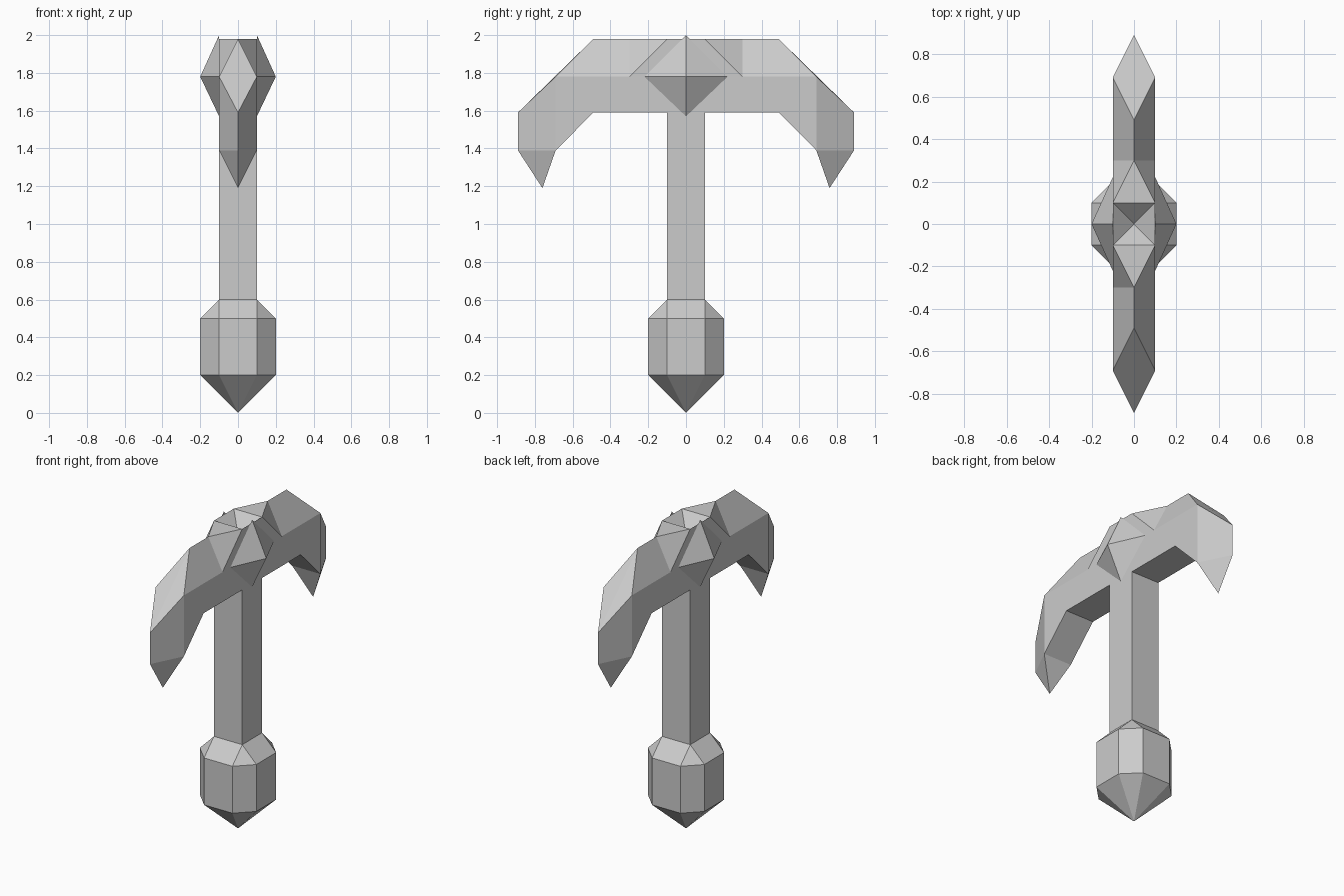
import bpy, bmesh

cube = bpy.data.objects.get("Cube")
if cube:
    bpy.data.objects.remove(cube, do_unlink=True)

GREY = (0.6, 0.6, 0.6, 1)
stone = bpy.data.materials.new("plain_grey")
stone.use_nodes = True
stone.diffuse_color = GREY
stone.node_tree.nodes["Principled BSDF"].inputs["Base Color"].default_value = GREY


def finish(name, bm):
    """Turn a bmesh into a named, flat shaded object."""
    bmesh.ops.recalc_face_normals(bm, faces=bm.faces[:])
    mesh = bpy.data.meshes.new(name)
    bm.to_mesh(mesh)
    bm.free()
    mesh.materials.append(stone)
    obj = bpy.data.objects.new(name, mesh)
    bpy.context.collection.objects.link(obj)
    return obj


def hull(name, points):
    """Convex solid round the points, with coplanar triangles merged."""
    bm = bmesh.new()
    for p in points:
        bm.verts.new(p)
    bmesh.ops.convex_hull(bm, input=bm.verts[:])
    bmesh.ops.dissolve_limit(bm, angle_limit=0.01, verts=bm.verts[:], edges=bm.edges[:])
    return finish(name, bm)


R, W = 0.1, 0.2            # half width of the shaft, half width of pommel and gems
SIGNS = (-1, 1)
square = [(sx * R, sy * R) for sx in SIGNS for sy in SIGNS]
octagon = [(sx * a, sy * b) for sx in SIGNS for sy in SIGNS for a, b in ((R, W), (W, R))]

# Pommel: pointed foot, eight-sided drum, chamfer up to the square shaft
hull("pommel", [(0, 0, 0)]
     + [(x, y, z) for x, y in octagon for z in (0.2, 0.5)]
     + [(x, y, 0.6) for x, y in square])

# Shaft
hull("handle", [(x, y, z) for x, y in square for z in (0.6, 1.59)])

# Side gems: four-sided pyramids on both cheeks of the head
for side, label in ((1, "left"), (-1, "right")):
    hull(label + "_gem", [(side * W, 0, 1.78), (side * R, 0, 2.0), (side * R, 0, 1.57),
                          (side * R, 0.22, 1.78), (side * R, -0.22, 1.78)])

# Head: one quarter, mirrored across both axes
points = {
    "rim": (R, 0.1, 1.98), "rim_mid": (0, 0.1, 1.98), "rim_side": (R, 0, 1.98),
    "pit": (0, 0, 1.88),
    "ridge_in": (0, 0.3, 1.98), "ridge_out": (0, 0.49, 1.98),
    "cheek_in": (R, 0.3, 1.78), "cheek_out": (R, 0.69, 1.78),
    "nose_top": (0, 0.89, 1.59), "nose_low": (0, 0.89, 1.39),
    "jaw": (R, 0.69, 1.39), "jaw_mid": (0, 0.69, 1.39), "tip": (0, 0.76, 1.19),
    "belly": (R, 0.49, 1.59), "belly_mid": (0, 0.49, 1.59),
    "neck": (R, 0.1, 1.59), "neck_mid": (0, 0.1, 1.59), "neck_side": (R, 0, 1.59),
}
faces = [
    "pit rim_side rim", "pit rim rim_mid",                      # socket on top
    "rim ridge_in rim_mid", "rim cheek_in ridge_in",            # shoulder
    "ridge_in cheek_in cheek_out ridge_out",                    # sloping top
    "ridge_out cheek_out nose_top",                             # end facet
    "nose_top cheek_out jaw nose_low",                          # flank of the end
    "nose_low jaw tip", "tip jaw jaw_mid",                      # point
    "jaw_mid jaw belly belly_mid", "belly_mid belly neck neck_mid",  # underside
    "rim_side neck_side neck rim", "rim neck belly cheek_in",   # cheek
    "cheek_in belly jaw cheek_out",
]
bm = bmesh.new()
verts = {name: bm.verts.new(p) for name, p in points.items()}
for face in faces:
    bm.faces.new([verts[n] for n in face.split()])
head = finish("head", bm)
mirror = head.modifiers.new("mirror", 'MIRROR')
mirror.use_axis = (True, True, False)
mirror.use_clip = True
